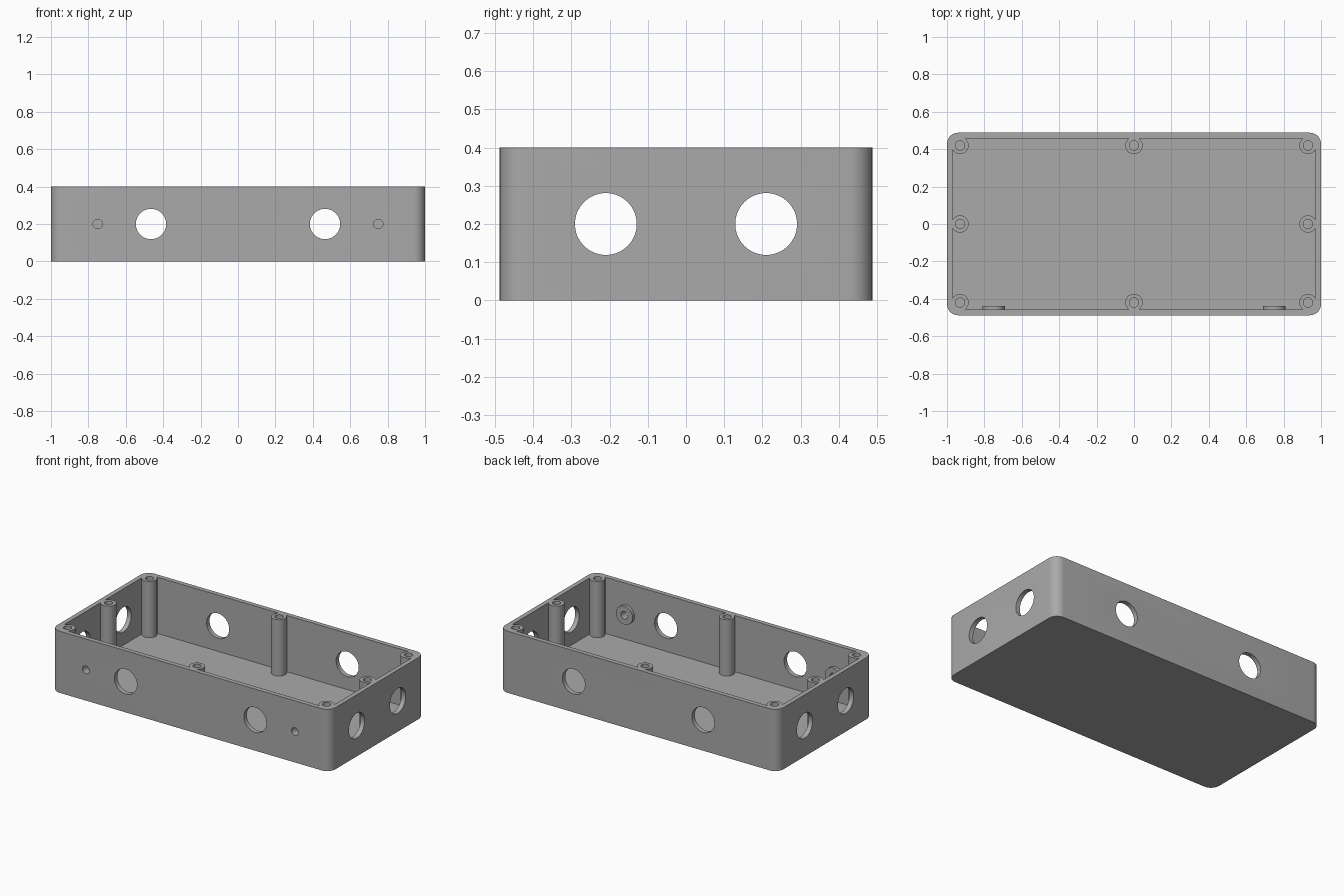
import bpy
import bmesh
from math import radians
from mathutils import Matrix

HX, HY, H = 1.0, 0.488, 0.4
WALL, FLOOR = 0.03, 0.035
PORT_Z = 0.2

if "Cube" in bpy.data.objects:
    bpy.data.objects.remove(bpy.data.objects["Cube"], do_unlink=True)

grey = bpy.data.materials.new("Plain grey")
grey.use_nodes = True
grey.diffuse_color = (0.4, 0.4, 0.4, 1)
grey.node_tree.nodes["Principled BSDF"].inputs["Base Color"].default_value = (0.4, 0.4, 0.4, 1)


def finish(name, bm):
    mesh = bpy.data.meshes.new(name)
    bm.to_mesh(mesh)
    bm.free()
    mesh.materials.append(grey)
    obj = bpy.data.objects.new(name, mesh)
    bpy.context.collection.objects.link(obj)
    return obj


def box(name, hx, hy, z0, z1, radius):
    """Block with rounded vertical edges."""
    bm = bmesh.new()
    bmesh.ops.create_cube(bm, size=1)
    bmesh.ops.scale(bm, vec=(2 * hx, 2 * hy, z1 - z0), verts=bm.verts)
    bmesh.ops.translate(bm, vec=(0, 0, (z0 + z1) / 2), verts=bm.verts)
    upright = [e for e in bm.edges if abs(e.verts[0].co.z - e.verts[1].co.z) > 0.01]
    bmesh.ops.bevel(bm, geom=upright, offset=radius, segments=8, profile=0.5, affect='EDGES')
    return finish(name, bm)


def cylinder(name, radius, length, centre, axis="Z", sides=48):
    bm = bmesh.new()
    bmesh.ops.create_cone(bm, cap_ends=True, segments=sides, radius1=radius,
                          radius2=radius, depth=length)
    turn = {"X": Matrix.Rotation(radians(90), 4, 'Y'),
            "Y": Matrix.Rotation(radians(90), 4, 'X'), "Z": Matrix()}[axis]
    bmesh.ops.transform(bm, matrix=Matrix.Translation(centre) @ turn, verts=bm.verts)
    return finish(name, bm)


def combine(target, tool, operation):
    """Apply a boolean and discard the tool."""
    mod = target.modifiers.new("shape", 'BOOLEAN')
    mod.operation = operation
    mod.solver = 'EXACT'
    mod.object = tool
    bpy.context.view_layer.objects.active = target
    bpy.ops.object.modifier_apply(modifier=mod.name)
    bpy.data.objects.remove(tool, do_unlink=True)


# Open tray with rounded corners
tray = box("enclosure_tray", HX, HY, 0, H, 0.06)
combine(tray, box("cavity", HX - WALL, HY - WALL, FLOOR, H + 0.1, 0.03), 'DIFFERENCE')

# Screw posts around the inside wall, each with a blind hole
spots = [(x, y) for x in (-0.93, 0, 0.93) for y in (-0.42, 0, 0.42) if (x, y) != (0, 0)]
for x, y in spots:
    base = FLOOR - 0.01
    combine(tray, cylinder("post", 0.046, H - base, (x, y, (H + base) / 2)), 'UNION')
for x, y in spots:
    combine(tray, cylinder("post_hole", 0.025, 0.5, (x, y, H), sides=32), 'DIFFERENCE')

# Round bosses inside the front wall with small through holes
for x in (-0.75, 0.75):
    combine(tray, cylinder("boss", 0.06, 0.035, (x, -HY + 0.0325, PORT_Z), "Y"), 'UNION')
    combine(tray, cylinder("boss_hole", 0.025, 0.2, (x, -HY, PORT_Z), "Y", 32), 'DIFFERENCE')

# Large ports through opposite walls
for x in (-0.465, 0.465):
    combine(tray, cylinder("long_wall_port", 0.081, 2, (x, 0, PORT_Z), "Y", 64), 'DIFFERENCE')
for y in (-0.21, 0.21):
    combine(tray, cylinder("end_wall_port", 0.081, 3, (0, y, PORT_Z), "X", 64), 'DIFFERENCE')

# Smooth the curved walls, keeping the rims crisp
bpy.ops.object.select_all(action='DESELECT')
tray.select_set(True)
bpy.context.view_layer.objects.active = tray
bpy.ops.object.shade_smooth_by_angle(angle=radians(30))
